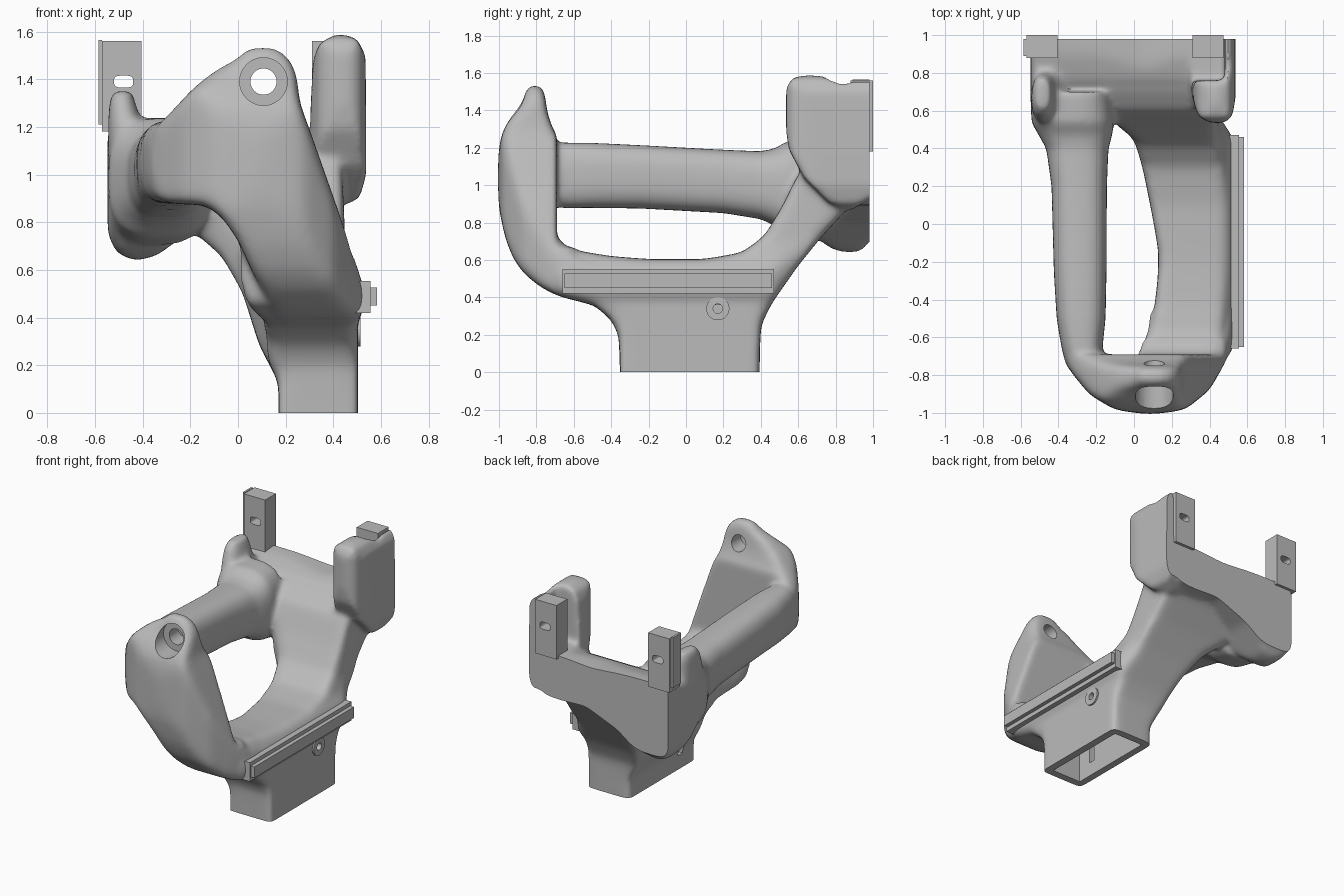
import bpy, bmesh, math
from mathutils import Vector

cube = bpy.data.objects.get("Cube")
if cube:
    bpy.data.objects.remove(cube, do_unlink=True)

grey = bpy.data.materials.new("light grey")
grey.use_nodes = True
colour = (0.5, 0.5, 0.5, 1)
grey.diffuse_color = colour
grey.node_tree.nodes["Principled BSDF"].inputs["Base Color"].default_value = colour


def finish(name, bm):
    bmesh.ops.recalc_face_normals(bm, faces=bm.faces)
    mesh = bpy.data.meshes.new(name)
    bm.to_mesh(mesh)
    bm.free()
    mesh.materials.append(grey)
    ob = bpy.data.objects.new(name, mesh)
    bpy.context.collection.objects.link(ob)
    return ob


def prism(name, axis, outline, low, high):
    """Extrude an outline along one axis; its points use the other two axes in order."""
    bm = bmesh.new()
    i = "xyz".index(axis)

    def place(p, depth):
        c = list(p)
        c.insert(i, depth)
        return Vector(c)
    face = bm.faces.new([bm.verts.new(place(p, low)) for p in outline])
    new = bmesh.ops.extrude_face_region(bm, geom=[face])["geom"]
    move = place((0, 0), high - low)
    bmesh.ops.translate(bm, vec=move, verts=[v for v in new if isinstance(v, bmesh.types.BMVert)])
    return finish(name, bm)


def box(name, x, y, z):
    return prism(name, "z", [(x[0], y[0]), (x[1], y[0]), (x[1], y[1]), (x[0], y[1])], *z)


def round_outline(cx, cz, rx, rz, power=2, sides=32):
    pts = []
    for k in range(sides):
        c, s = math.cos(math.tau * k / sides), math.sin(math.tau * k / sides)
        pts.append((cx + rx * math.copysign(abs(c) ** (2 / power), c),
                    cz + rz * math.copysign(abs(s) ** (2 / power), s)))
    return pts


def loft(name, axis, sections, power):
    """Skin rounded sections given as (depth, centre a, centre b, radius a, radius b)."""
    bm = bmesh.new()
    i = "xyz".index(axis)
    rings = []
    for depth, *shape in sections:
        ring = []
        for p in round_outline(*shape, power):
            c = list(p)
            c.insert(i, depth)
            ring.append(bm.verts.new(c))
        rings.append(ring)
    for a, b in zip(rings, rings[1:]):
        for k in range(len(a)):
            j = (k + 1) % len(a)
            bm.faces.new((a[k], a[j], b[j], b[k]))
    bm.faces.new(rings[0])
    bm.faces.new(rings[-1])
    return finish(name, bm)


def apply(ob, kind, **settings):
    mod = ob.modifiers.new(kind, kind)
    for key, value in settings.items():
        setattr(mod, key, value)
    bpy.context.view_layer.objects.active = ob
    bpy.ops.object.modifier_apply(modifier=mod.name)


def combine(ob, operation, *tools):
    for tool in tools:
        apply(ob, "BOOLEAN", operation=operation, object=tool, solver="EXACT")
        bpy.data.objects.remove(tool, do_unlink=True)
    return ob


def soften(ob, voxel, rounds):
    apply(ob, "REMESH", mode="VOXEL", voxel_size=voxel)
    apply(ob, "SMOOTH", factor=.5, iterations=rounds)


# Front plate: intersection of its three outlines, rounded, with a flat inner face
front = prism("front_plate", "y", [
    (.04, 1.54), (.16, 1.54), (.22, 1.49), (.25, 1.42), (.255, 1.31), (.3, 1.19), (.36, 1.02), (.42, .85),
    (.475, .69), (.51, .6), (.53, .53), (.52, .42), (.48, .32), (.15, .32), (.11, .5), (.065, .58),
    (0, .725), (-.07, .825), (-.14, .875), (-.29, .875), (-.36, .905), (-.42, .98), (-.44, 1.06),
    (-.4, 1.15), (-.29, 1.255), (-.185, 1.365), (-.1, 1.435), (0, 1.49)], -1.1, -.45)
combine(front, "INTERSECT", prism("front_side", "x", [
    (-.84, 1.56), (-.765, 1.56), (-.74, 1.38), (-.7, 1.27), (-.6, 1.2), (-.6, .62), (-.45, .58),
    (-.45, .34), (-.52, .365), (-.68, .405), (-.77, .45), (-.86, .52), (-.92, .6), (-.965, .71), (-1, .87),
    (-1.008, 1), (-1.005, 1.17), (-.985, 1.28), (-.94, 1.36), (-.88, 1.43)], -1, 1),
    prism("front_top", "z", [
        (-.43, -.4), (-.41, -.5), (-.395, -.61), (-.345, -.77), (-.235, -.905), (-.1, -.985), (.085, -1.01),
        (.27, -.985), (.4, -.88), (.48, -.74), (.52, -.64), (.53, -.4)], 0, 2))
soften(front, .018, 30)
combine(front, "DIFFERENCE", box("inner_face_cut", (-1, 1), (-.69, 0), (.67, 2)))

# Cradle: floor and the arm rising to the rear
cradle = prism("cradle", "x", [
    (-.35, -.1), (-.36, .2), (-.4, .28), (-.5, .365), (-.65, .41), (-.75, .46), (-.74, .74), (-.69, .74),
    (-.66, .68), (-.58, .65), (-.4, .62), (-.2, .605), (.1, .605), (.3, .64), (.42, .73), (.51, .88),
    (.6, 1.06), (.72, 1.14), (1, 1.18), (1, .98), (.87, .88), (.73, .73), (.6, .57), (.46, .37), (.4, .25),
    (.39, -.1)], -1, 1)
combine(cradle, "INTERSECT", prism("cradle_front", "y", [
    (.5, -.1), (.5, .38), (.54, .45), (.53, .54), (.48, .6), (.45, .7), (.43, 1.25), (-.3, 1.25), (-.3, .84),
    (-.2, .765), (-.07, .66), (.02, .5), (.09, .28), (.17, .13), (.17, -.1)], -1, 1),
    prism("cradle_top", "z", [
        (-.01, -.75), (.06, -.62), (.1, -.5), (.125, -.3), (.13, -.15), (.105, 0), (.08, .13), (.045, .3),
        (0, .45), (-.1, .53), (-.3, .85), (-.3, 1.1), (.45, 1.1), (.46, .56), (.53, .45), (.53, -.66),
        (.46, -.75)], -1, 2))
soften(cradle, .018, 20)
neck = box("neck", (.17, .503), (-.352, .39), (-.1, .4))

# Rear cross body, trimmed by a side outline
rear = prism("rear_body", "y", [
    (-.547, 1.21), (-.547, .75), (-.51, .67), (-.43, .635), (-.34, .66), (-.15, .8), (.1, .9), (.3, .89),
    (.43, .9), (.46, 1.15), (.3, 1.2), (.05, 1.18), (-.2, 1.2)], .4, 1.15)
combine(rear, "INTERSECT", prism("rear_side", "x", [
    (1.15, 1.21), (.9, 1.2), (.76, 1.16), (.65, 1.08), (.57, .97), (.6, .83), (.74, .685), (.8, .65),
    (.87, .63), (.94, .645), (.985, .71), (1.15, .76)], -1, 1))
soften(rear, .018, 12)

# Tall lobe on one rear corner
lobe = prism("tall_lobe", "x", [
    (.535, 1.52), (.57, 1.575), (.65, 1.59), (.75, 1.58), (.83, 1.54), (.9, 1.56), (1.1, 1.56), (1.1, 1),
    (.96, .91), (.87, .86), (.76, .91), (.63, 1.04), (.55, 1.19), (.535, 1.29)], 0, 1)
combine(lobe, "INTERSECT", prism("lobe_front", "y", [
    (.315, 1.48), (.34, 1.55), (.42, 1.595), (.5, 1.57), (.535, 1.5), (.538, 1.2), (.538, 1), (.51, .9),
    (.42, .86), (.3, .9), (.3, 1.2)], 0, 2),
    prism("lobe_top", "z", [
        (.25, 1.1), (.31, .66), (.34, .57), (.4, .535), (.48, .535), (.52, .57), (.54, .68), (.54, 1.1)], 0, 2))
combine(lobe, "DIFFERENCE", box("lobe_gap", (.2, .48), (.76, 1.2), (1.2, 2)))

# Handle bar flaring into the rear corner, and the short lobe above it
bar = loft("handle_bar", "y", [
    (-.75, -.26, 1.05, .1, .15), (-.66, -.275, 1.053, .108, .176), (-.5, -.28, 1.052, .13, .175),
    (-.25, -.285, 1.045, .14, .17), (.2, -.29, 1.02, .147, .17), (.4, -.3, 1, .165, .182),
    (.47, -.31, .99, .195, .205), (.54, -.325, .985, .22, .25), (.7, -.335, .97, .21, .27)], 2.8)
short_lobe = loft("short_lobe", "z", [
    (.9, -.4, .7, .14, .2), (1.1, -.44, .68, .105, .18), (1.22, -.475, .67, .07, .13),
    (1.3, -.485, .68, .055, .11), (1.35, -.485, .69, .04, .08)], 2.4)

# Blend everything into one soft frame
bpy.ops.object.select_all(action="DESELECT")
for part in (front, cradle, neck, rear, lobe, bar, short_lobe):
    part.select_set(True)
bpy.context.view_layer.objects.active = front
bpy.ops.object.join()
frame = front
frame.name = "frame"
soften(frame, .014, 20)

# Crisp cuts: flat back and foot, socket, ring seat, bolt hole and side slot
combine(frame, "DIFFERENCE",
        box("back_cut", (-1, 1), (.98, 2), (-1, 2)),
        box("foot_cut", (-1, 1), (-1, 1), (-1, 0)),
        box("socket_cut", (.22, .45), (-.3, .34), (-.5, .36)),
        box("slot_cut", (.05, .3), (-.2, -.15), (.1, .25)),
        prism("ring_seat_cut", "y", round_outline(.107, 1.39, .1, .1), -1.2, -.84),
        prism("ring_hole_cut", "y", round_outline(.107, 1.39, .055, .055), -1.2, -.5),
        prism("bolt_cut", "x", round_outline(.17, .34, .025, .025), .4, .7))

# Mounting blocks with slotted holes
blocks = []
for name, x, flange in (("low", -.49, -.57), ("high", .39, None)):
    block = box(name + "_mount_block", (x - .08, x + .085), (.88, 1), (1.18, 1.56))
    slot = round_outline(x + .01, 1.39, .04, .025, 3.5)
    combine(block, "DIFFERENCE", prism("slot", "y", slot, .8, 1.1))
    blocks.append(block)
    if flange:
        blocks.append(box("mount_flange", (flange - .015, flange), (.89, .98), (1.21, 1.565)))

# Side rail and bolt boss
rail = box("rail", (.47, .555), (-.66, .47), (.42, .553))
rail_strip = box("rail_strip", (.55, .583), (-.65, .46), (.45, .527))
boss = prism("bolt_boss", "x", round_outline(.17, .34, .062, .062), .47, .515)
combine(boss, "DIFFERENCE", prism("boss_hole", "x", round_outline(.17, .34, .025, .025), .4, .6))

# Smooth shading with sharp edges kept
bpy.ops.object.select_all(action="DESELECT")
for ob in [frame, rail, rail_strip, boss] + blocks:
    ob.select_set(True)
bpy.context.view_layer.objects.active = frame
bpy.ops.object.shade_smooth_by_angle(angle=math.radians(35))
